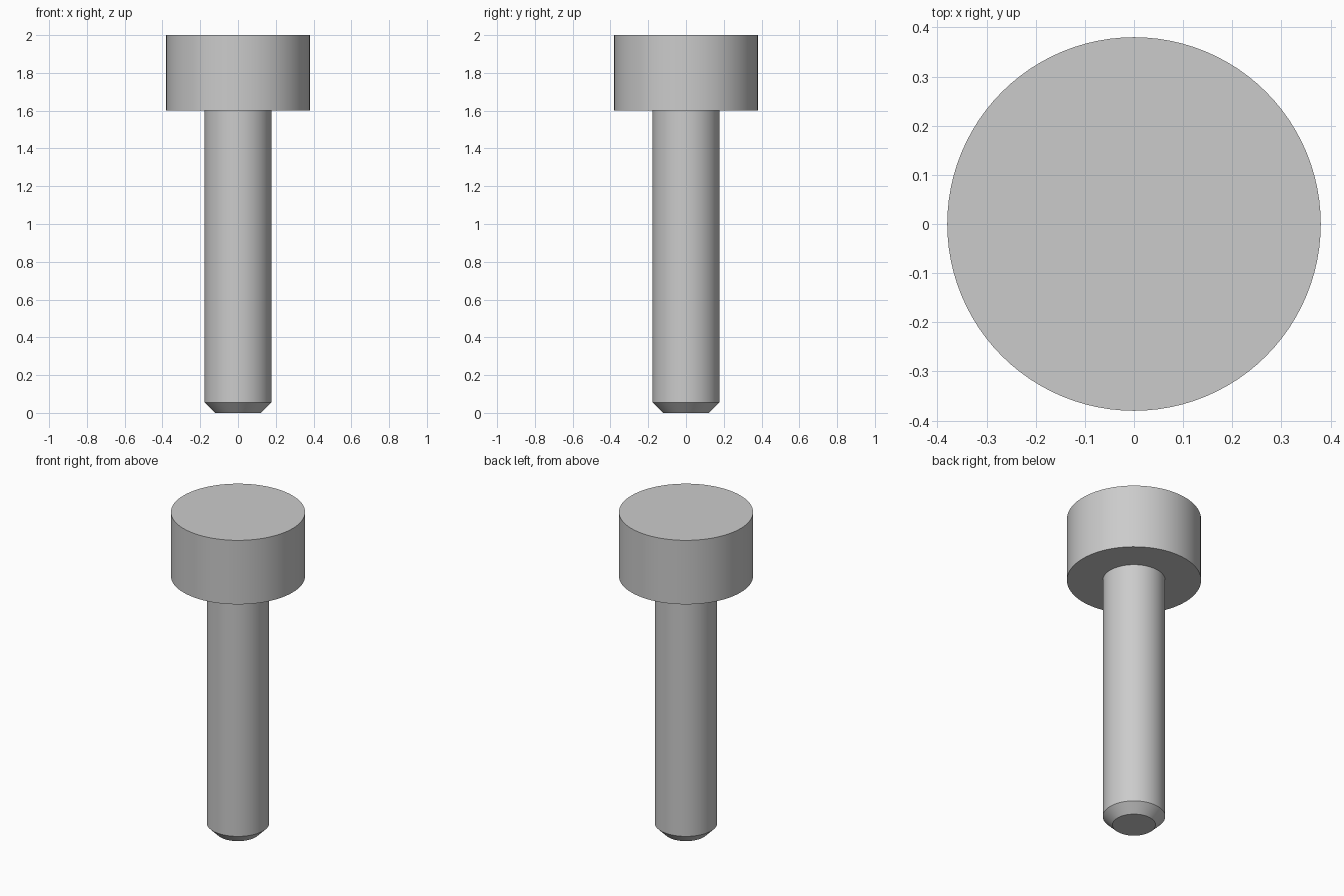
import bpy
import bmesh
import math

cube = bpy.data.objects.get("Cube")
if cube:
    bpy.data.objects.remove(cube, do_unlink=True)

SIDES = 96

# Plain grey metal
steel = bpy.data.materials.new("grey_steel")
steel.use_nodes = True
GREY = (0.6, 0.6, 0.6, 1)
steel.diffuse_color = GREY
steel.node_tree.nodes["Principled BSDF"].inputs["Base Color"].default_value = GREY


def turned_part(name, profile):
    """Closed solid turned about z from (radius, height) points, bottom to top."""
    bm = bmesh.new()
    rings = []
    for r, z in profile:
        angles = [math.tau * i / SIDES for i in range(SIDES)]
        rings.append([bm.verts.new((r * math.cos(a), r * math.sin(a), z)) for a in angles])
    for low, high in zip(rings, rings[1:]):
        for i in range(SIDES):
            j = (i + 1) % SIDES
            bm.faces.new((low[i], low[j], high[j], high[i]))
    bm.faces.new(rings[0][::-1])
    bm.faces.new(rings[-1])
    mesh = bpy.data.meshes.new(name)
    bm.to_mesh(mesh)
    bm.free()
    mesh.materials.append(steel)
    obj = bpy.data.objects.new(name, mesh)
    bpy.context.collection.objects.link(obj)
    bpy.ops.object.select_all(action="DESELECT")
    obj.select_set(True)
    bpy.context.view_layer.objects.active = obj
    bpy.ops.object.shade_smooth_by_angle(angle=math.radians(30))
    return obj


# Shank with chamfered tip, sunk slightly into the head
turned_part("shank", [(0.122, 0), (0.177, 0.055), (0.177, 1.62)])

# Flat cylindrical head
turned_part("head", [(0.38, 1.6), (0.38, 2)])
